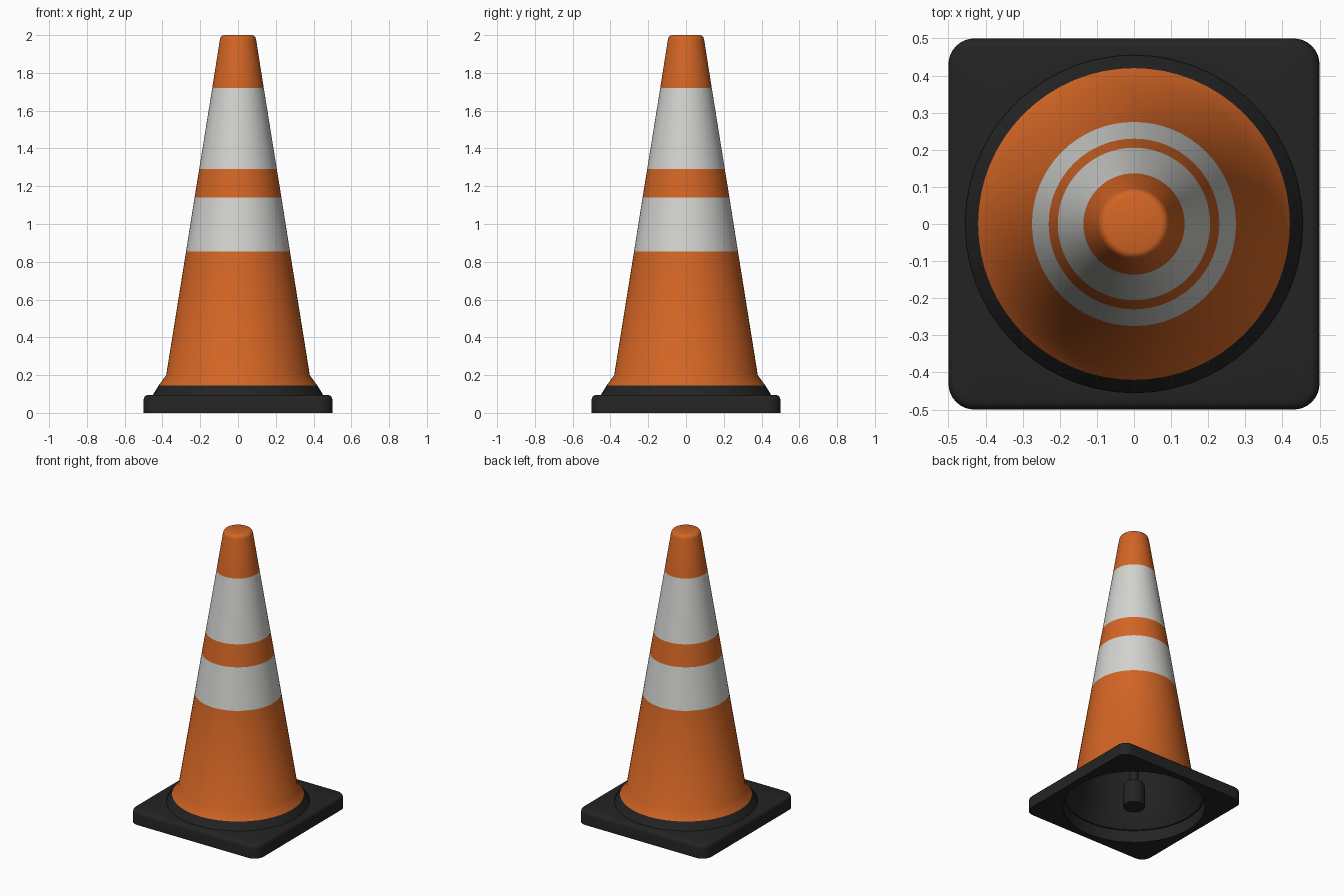
import bpy, bmesh, math

if "Cube" in bpy.data.objects:
    bpy.data.objects.remove(bpy.data.objects["Cube"])

SEG = 64


def material(name, rgb):
    m = bpy.data.materials.new(name)
    m.diffuse_color = (*rgb, 1)
    m.use_nodes = True
    m.node_tree.nodes["Principled BSDF"].inputs["Base Color"].default_value = m.diffuse_color
    return m


ORANGE = material("orange plastic", (0.65, 0.13, 0.018))
WHITE = material("white band", (0.65, 0.65, 0.63))
BLACK = material("black rubber", (0.017, 0.017, 0.017))


def finish(name, bm, mats, angle=40):
    bmesh.ops.recalc_face_normals(bm, faces=bm.faces)
    me = bpy.data.meshes.new(name)
    bm.to_mesh(me)
    bm.free()
    for m in mats:
        me.materials.append(m)
    ob = bpy.data.objects.new(name, me)
    bpy.context.collection.objects.link(ob)
    bpy.ops.object.select_all(action='DESELECT')
    ob.select_set(True)
    bpy.context.view_layer.objects.active = ob
    bpy.ops.object.shade_smooth_by_angle(angle=math.radians(angle))
    return ob


def lathe(name, profile, mats):
    """Revolve (radius, z, material of the segment that follows) about z."""
    bm = bmesh.new()
    rings = []
    for r, z, _ in profile:
        if r == 0:
            rings.append([bm.verts.new((0, 0, z))] * SEG)
        else:
            rings.append([bm.verts.new((r * math.cos(a), r * math.sin(a), z))
                          for a in (2 * math.pi * i / SEG for i in range(SEG))])
    for k, (a, b) in enumerate(zip(rings, rings[1:])):
        for i in range(SEG):
            j = (i + 1) % SEG
            f = bm.faces.new(dict.fromkeys((a[i], a[j], b[j], b[i])))
            f.material_index = profile[k][2]
    return finish(name, bm, mats)


# Hollow cone: black lining up the inside, banded skin on the outside
O, W, B = 0, 1, 2
lathe("cone_body", [
    (0, 1.975, B), (0.08, 1.97, B), (0.365, 0.2, B), (0.445, 0.085, B),
    (0.457, 0.085, B), (0.42, 0.145, O), (0.38, 0.2, O), (0.275, 0.855, W),
    (0.23, 1.14, O), (0.2055, 1.29, W), (0.1365, 1.72, O), (0.096, 1.975, O),
    (0.092, 1.988, O), (0.085, 1.996, O), (0.075, 2.0, O), (0, 2.0, O),
], [ORANGE, WHITE, BLACK])

# Central peg with a thin rod rising inside the cone
lathe("inner_peg", [
    (0, 0, 0), (0.07, 0, 0), (0.07, 0.15, 0), (0.06, 0.17, 0),
    (0.028, 0.18, 0), (0.028, 1.985, 0), (0, 1.985, 0),
], [BLACK])


def square_points(inset, corner=0.07, arc=8, straight=14):
    """Rounded square outline with subdivided straight sides."""
    half, r = 0.5 - inset, corner - inset
    pts = []
    for q in range(4):
        t = q * math.pi / 2
        c, s = math.cos(t), math.sin(t)
        side = [(half, -(half - r) + 2 * (half - r) * i / straight)
                for i in range(straight)]
        bend = [(half - r + r * math.cos(a), half - r + r * math.sin(a))
                for a in (math.pi / 2 * i / arc for i in range(arc))]
        pts += [(x * c - y * s, x * s + y * c) for x, y in side + bend]
    return pts


# Square base plate with a round opening through it
bm = bmesh.new()
hole = [(0.455 * x / math.hypot(x, y), 0.455 * y / math.hypot(x, y))
        for x, y in square_points(0)]
loops = [(hole, 0.0), (square_points(0), 0.0), (square_points(0), 0.07),
         (square_points(0.003), 0.082), (square_points(0.011), 0.091),
         (square_points(0.022), 0.095), (hole, 0.095)]
rings = [[bm.verts.new((x, y, z)) for x, y in pts] for pts, z in loops]
n = len(hole)
for a, b in zip(rings, rings[1:] + rings[:1]):
    for i in range(n):
        j = (i + 1) % n
        bm.faces.new((a[i], a[j], b[j], b[i]))
finish("base_plate", bm, [BLACK])
